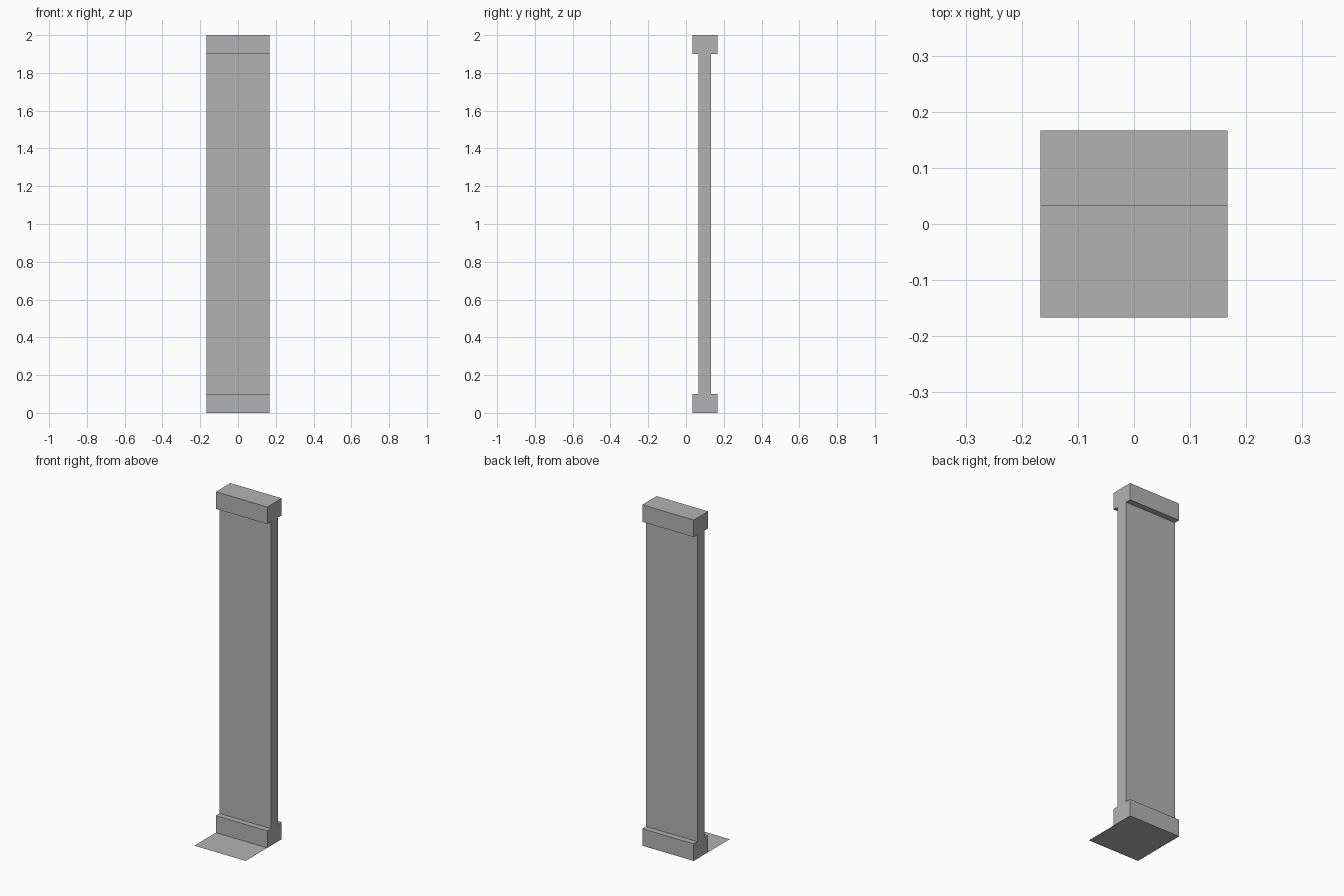
import bpy
import bmesh

cube = bpy.data.objects.get("Cube")
if cube:
    bpy.data.objects.remove(cube, do_unlink=True)

HALF = 1 / 6          # half of the square tile
MID = 0.1             # centre line of the wall in y
THICK = 1 / 15        # half depth of base and cap
THIN = 1 / 30         # half depth of the panel
TRIM = 0.1            # height of base and cap
TOP = 2.0

grey = bpy.data.materials.new("plain grey")
grey.use_nodes = True
colour = (0.45, 0.45, 0.45, 1)
grey.diffuse_color = colour
grey.node_tree.nodes["Principled BSDF"].inputs["Base Color"].default_value = colour


def finish(name, bm):
    mesh = bpy.data.meshes.new(name)
    bm.to_mesh(mesh)
    bm.free()
    mesh.materials.append(grey)
    obj = bpy.data.objects.new(name, mesh)
    bpy.context.collection.objects.link(obj)
    return obj


# Wall: I-shaped side profile, extruded across the width
half_profile = [(THICK, 0), (THICK, TRIM), (THIN, TRIM),
                (THIN, TOP - TRIM), (THICK, TOP - TRIM), (THICK, TOP)]
outline = half_profile + [(-d, z) for d, z in reversed(half_profile)]
bm = bmesh.new()
side = bm.faces.new([bm.verts.new((-HALF, MID + d, z)) for d, z in outline])
ext = bmesh.ops.extrude_face_region(bm, geom=[side], use_keep_orig=True)
moved = [v for v in ext["geom"] if isinstance(v, bmesh.types.BMVert)]
bmesh.ops.translate(bm, verts=moved, vec=(2 * HALF, 0, 0))
bmesh.ops.recalc_face_normals(bm, faces=bm.faces)
# The floor sheet closes the underside
under = [f for f in bm.faces if f.calc_center_median().z < 0.001]
bmesh.ops.delete(bm, geom=under, context="FACES_ONLY")
finish("wall", bm)

# Floor: flat square sheet under the wall
bm = bmesh.new()
bmesh.ops.create_grid(bm, x_segments=1, y_segments=1, size=HALF)
finish("floor", bm)
